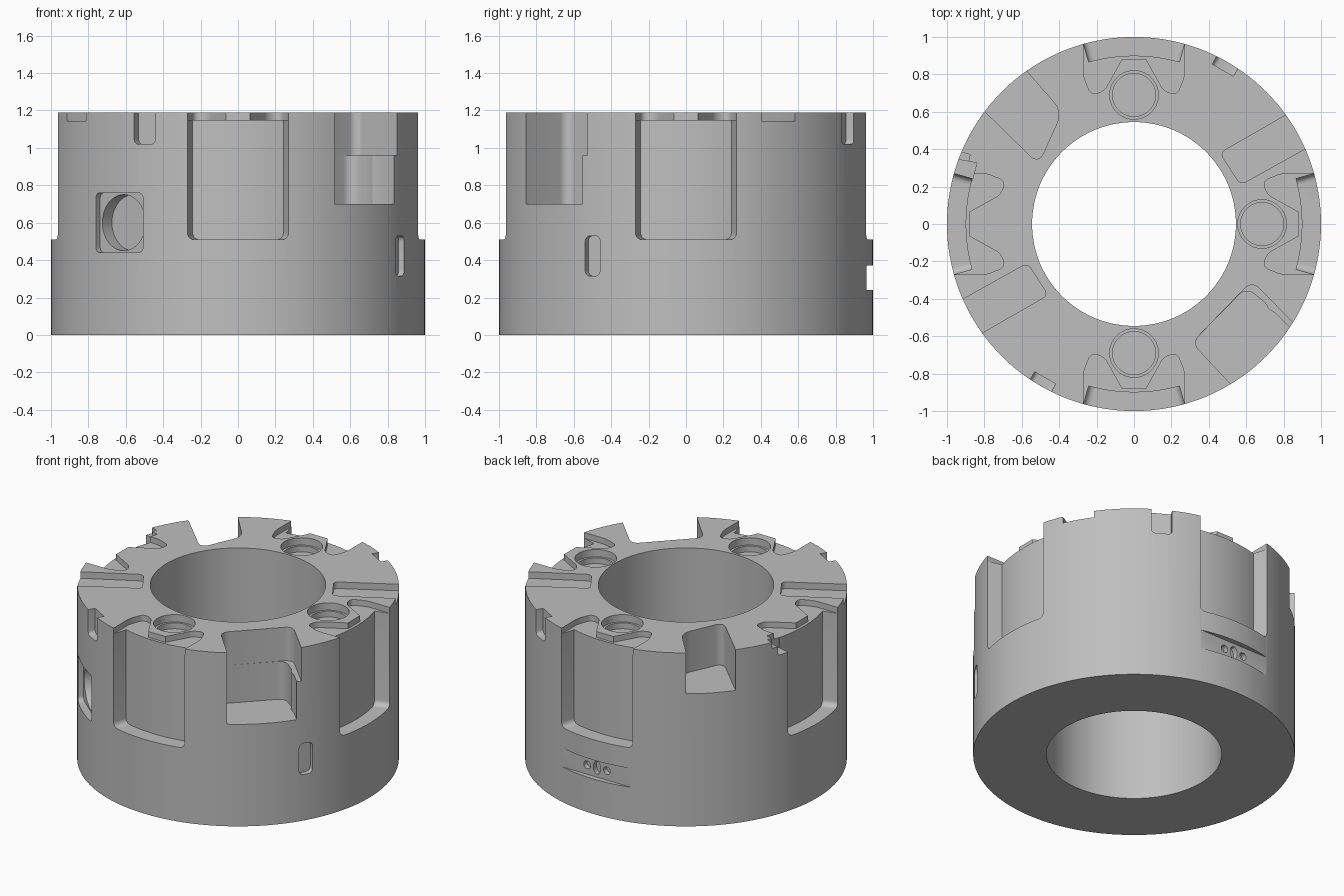
import bpy, bmesh
from math import sin, cos, pi, radians
from mathutils import Matrix, Vector

if "Cube" in bpy.data.objects:
    bpy.data.objects.remove(bpy.data.objects["Cube"])

TOP, OVER = 1.19, 1.3
UP = Vector((0, 0, 1))


def prism(pts, lo, hi, frame=None, rounded=(), radius=0.03):
    """Extrude a 2D outline; corners listed in rounded get fillets."""
    bm = bmesh.new()
    low = [bm.verts.new((x, y, lo)) for x, y in pts]
    high = [bm.verts.new((x, y, hi)) for x, y in pts]
    n = len(pts)
    bm.faces.new(low[::-1])
    bm.faces.new(high)
    for i in range(n):
        j = (i + 1) % n
        bm.faces.new((low[i], low[j], high[j], high[i]))
    edges = [bm.edges.get((low[i], high[i])) for i in rounded]
    if edges:
        bmesh.ops.bevel(bm, geom=edges, offset=radius, segments=5,
                        profile=0.5, affect='EDGES', clamp_overlap=True)
    if frame:
        bm.transform(frame)
    bmesh.ops.recalc_face_normals(bm, faces=bm.faces)
    return bm


def make(name, bm):
    mesh = bpy.data.meshes.new(name)
    bm.to_mesh(mesh)
    bm.free()
    obj = bpy.data.objects.new(name, mesh)
    bpy.context.collection.objects.link(obj)
    return obj


def circle(radius, n, cx=0.0, cy=0.0, sy=1.0):
    return [(cx + radius * cos(2 * pi * i / n),
             cy + sy * radius * sin(2 * pi * i / n)) for i in range(n)]


def side_frame(deg):
    """Local x runs along the tangent, y up and z outward."""
    a = radians(deg)
    out = Vector((cos(a), sin(a), 0))
    return Matrix((UP.cross(out), UP, out)).transposed().to_4x4()


body = make("ring_body", prism(circle(1, 144), 0, TOP))


def cut(bm):
    cutter = make("cutter", bm)
    cutter.hide_render = True
    mod = body.modifiers.new("cut", 'BOOLEAN')
    mod.operation = 'DIFFERENCE'
    mod.solver = 'EXACT'
    mod.object = cutter
    bpy.context.view_layer.objects.active = body
    bpy.ops.object.modifier_apply(modifier=mod.name)
    bpy.data.objects.remove(cutter)


def side_slot(deg, half, z0, z1, depth, radius):
    pts = [(-half, z0), (half, z0), (half, z1), (-half, z1)]
    cut(prism(pts, depth, 1.2, side_frame(deg), range(4), radius))


# Central bore
cut(prism(circle(0.545, 96), -0.1, OVER))

# Four curved side pockets and the lobed recesses above them
half_lobe = [(0.065, 0.88), (0.16, 0.71), (0.23, 0.69), (0.27, 0.79), (0.27, 1.1)]
lobes = [(-t, r) for t, r in half_lobe[::-1]] + half_lobe
for deg in (0, 90, 180, 270):
    spread, steps = radians(15.65), 14
    arc = [-spread + 2 * spread * i / steps for i in range(steps + 1)]
    pts = [(0.9 * sin(a), 0.9 * cos(a)) for a in arc]
    pts += [(1.2 * sin(spread), 1.2 * cos(spread)), (-1.2 * sin(spread), 1.2 * cos(spread))]
    spin = Matrix.Rotation(radians(deg - 90), 4, 'Z')
    pocket = prism(pts, 0.51, OVER)
    pocket.edges.ensure_lookup_table()
    corner = [e for e in pocket.edges
              if all(v.co.z < 0.6 for v in e.verts)
              and abs(e.verts[0].co.x + e.verts[1].co.x) > 0.5
              and abs(e.verts[0].co.y - e.verts[1].co.y) > 0.1]
    bmesh.ops.bevel(pocket, geom=corner, offset=0.035, segments=5,
                    profile=0.5, affect='EDGES')
    pocket.transform(spin)
    cut(pocket)
    cut(prism(lobes, 1.15, OVER, spin, (1, 2, 3, 6, 7, 8), 0.03))

# Stepped round sockets in the top
for x, y in ((0, 0.69), (0, -0.69), (0.685, 0)):
    cut(prism(circle(0.13, 40, x, y), 1.14, OVER))
    cut(prism(circle(0.115, 40, x, y), 1.1, OVER))

# Two shallow slots across the top
slot = [(1.09, 0.5), (0.57, 0.21), (0.46, 0.38), (1.0, 0.69)]
for s in (1, -1):
    cut(prism([(s * x, s * y) for x, y in slot], 1.145, OVER, None, (1, 2), 0.03))

# Stepped deep pocket
cut(prism([(0.7, -1.05), (0.31, -0.635), (0.63, -0.305), (1.05, -0.73)],
          0.96, OVER, None, (1, 2), 0.05))
cut(prism([(0.7, -1.05), (0.31, -0.635), (0.6, -0.34), (0.7, -0.42),
           (0.72, -0.455), (0.755, -0.475), (1.03, -0.75)],
          0.7, OVER, None, (1, 2), 0.05))

# Plain pocket opposite
cut(prism([(-0.75, 1.02), (-0.385, 0.6), (-0.51, 0.32), (-1.0, 0.8)],
          0.91, OVER, None, (1, 2), 0.06))

# Small rim notches
for deg in (60, 240):
    side_slot(deg, 0.065, 1.02, OVER, 0.95, 0.025)

# Small stepped notch beside the right pocket
cut(prism([(-1.05, 0.22), (-0.866, 0.23), (-0.84, 0.326), (-1.02, 0.36)], 1.09, OVER))
cut(prism([(-1.02, 0.3), (-0.89, 0.31), (-0.877, 0.37), (-1.0, 0.41)], 1.15, OVER))

# Window with a round blind hole
side_slot(230, 0.165, 0.44, 0.76, 0.95, 0.03)
cut(prism(circle(0.15, 40, 0, 0.6), 0.87, 1.2, side_frame(230)))

# Side slot and the notch below the left pocket
side_slot(-30, 0.046, 0.315, 0.53, 0.965, 0.03)
side_slot(0, 0.083, 0.425, 0.6, 0.97, 0.015)

# Back slot with three little holes
side_slot(90, 0.285, 0.24, 0.37, 0.965, 0.03)
for t, r, tall in ((-0.075, 0.026, 1), (0, 0.028, 1.6), (0.075, 0.026, 1)):
    cut(prism(circle(r, 16, t, 0.305, tall), 0.93, 1.2, side_frame(90)))

# Grey metal finish
metal = bpy.data.materials.new("grey_metal")
metal.use_nodes = True
grey = (0.52, 0.52, 0.52, 1)
metal.diffuse_color = grey
metal.node_tree.nodes["Principled BSDF"].inputs["Base Color"].default_value = grey
body.data.materials.clear()
body.data.materials.append(metal)
for face in body.data.polygons:
    face.material_index = 0

bpy.ops.object.select_all(action='DESELECT')
body.select_set(True)
bpy.context.view_layer.objects.active = body
bpy.ops.object.shade_smooth_by_angle(angle=radians(25))
